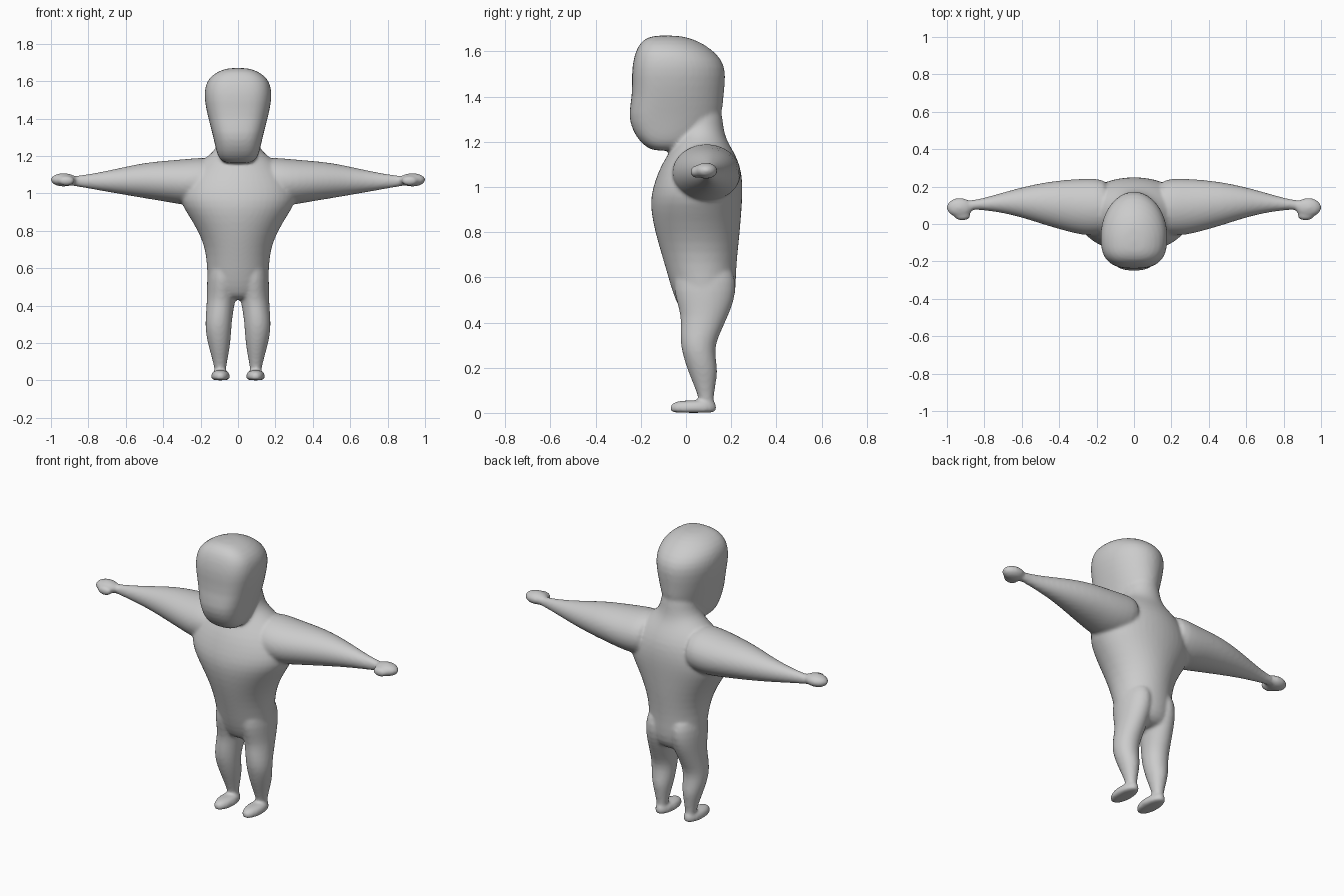
import bpy, bmesh, math
from mathutils import Vector

bm = bmesh.new()
N = 24


def skin(loops):
    """Bridge successive rings and cap both ends."""
    rows = [[bm.verts.new(p) for p in loop] for loop in loops]
    for a, b in zip(rows, rows[1:]):
        for i in range(N):
            j = (i + 1) % N
            bm.faces.new((a[i], a[j], b[j], b[i]))
    bm.faces.new(rows[0][::-1])
    bm.faces.new(rows[-1])


def power(v, e):
    return math.copysign(abs(v) ** e, v)


def upright(rings, split=0.5, e_front=1.0):
    """Rings of (z, x centre, half width, y front, y back)."""
    loops = []
    for z, cx, hw, yf, yb in rings:
        mid = yf + (yb - yf) * split
        loop = []
        for i in range(N):
            t = 2 * math.pi * i / N
            c, s = math.cos(t), math.sin(t)
            e = e_front if s < 0 else 1.0
            r = mid - yf if s < 0 else yb - mid
            loop.append((cx + hw * power(c, e), mid + r * power(s, e), z))
        loops.append(loop)
    skin(loops)


def sideways(rings, side):
    """Rings of (x, z low, z high, y front, y back)."""
    loops = []
    for x, z0, z1, y0, y1 in rings:
        loops.append([(side * x,
                       (y0 + y1) / 2 + (y1 - y0) / 2 * math.cos(2 * math.pi * i / N),
                       (z0 + z1) / 2 + (z1 - z0) / 2 * math.sin(2 * math.pi * i / N))
                      for i in range(N)])
    skin(loops)


def blob(centre, radii):
    verts = bmesh.ops.create_uvsphere(bm, u_segments=20, v_segments=12, radius=1)["verts"]
    for v in verts:
        v.co = Vector(centre) + Vector([a * b for a, b in zip(v.co, radii)])


# torso and neck
upright([(0.43, 0, 0.10, 0.00, 0.15), (0.46, 0, 0.155, -0.03, 0.20),
         (0.53, 0, 0.165, -0.06, 0.222), (0.62, 0, 0.167, -0.085, 0.222),
         (0.71, 0, 0.178, -0.112, 0.23), (0.80, 0, 0.215, -0.138, 0.24),
         (0.89, 0, 0.272, -0.157, 0.247), (0.96, 0, 0.315, -0.158, 0.252),
         (1.03, 0, 0.31, -0.138, 0.252), (1.10, 0, 0.27, -0.11, 0.24),
         (1.16, 0, 0.215, -0.07, 0.21), (1.20, 0, 0.16, -0.05, 0.185),
         (1.24, 0, 0.115, -0.04, 0.17), (1.30, 0, 0.10, -0.04, 0.162),
         (1.38, 0, 0.09, -0.04, 0.155)])

# head
upright([(1.160, 0, 0.05, -0.13, -0.02), (1.168, 0, 0.085, -0.165, 0.03),
         (1.20, 0, 0.11, -0.205, 0.08), (1.25, 0, 0.122, -0.238, 0.13),
         (1.32, 0, 0.138, -0.258, 0.163), (1.40, 0, 0.16, -0.238, 0.168),
         (1.50, 0, 0.182, -0.242, 0.180), (1.56, 0, 0.180, -0.235, 0.165),
         (1.61, 0, 0.163, -0.220, 0.115), (1.65, 0, 0.115, -0.195, 0.05),
         (1.672, 0, 0.05, -0.145, -0.03)], 0.42, 0.72)

for side in (-1, 1):
    # leg
    upright([(0.02, side * 0.095, 0.028, 0.062, 0.122),
             (0.06, side * 0.095, 0.030, 0.058, 0.122),
             (0.12, side * 0.097, 0.043, 0.035, 0.130),
             (0.18, side * 0.100, 0.057, 0.010, 0.142),
             (0.24, side * 0.104, 0.067, -0.010, 0.132),
             (0.30, side * 0.105, 0.071, -0.025, 0.128),
             (0.37, side * 0.098, 0.073, -0.026, 0.160),
             (0.43, side * 0.090, 0.077, -0.022, 0.187),
             (0.50, side * 0.083, 0.084, -0.045, 0.216),
             (0.58, side * 0.080, 0.085, -0.060, 0.225),
             (0.66, side * 0.075, 0.070, -0.030, 0.20)])
    # foot with a flat sole
    upright([(0.000, side * 0.094, 0.040, -0.058, 0.125),
             (0.006, side * 0.094, 0.050, -0.071, 0.135),
             (0.028, side * 0.094, 0.052, -0.074, 0.138),
             (0.045, side * 0.094, 0.044, -0.060, 0.132),
             (0.056, side * 0.094, 0.028, -0.030, 0.122)])
    # arm
    sideways([(0.12, 0.95, 1.19, -0.05, 0.23), (0.20, 0.935, 1.192, -0.065, 0.245),
              (0.28, 0.935, 1.184, -0.06, 0.243), (0.36, 0.950, 1.177, -0.04, 0.238),
              (0.47, 0.968, 1.168, -0.008, 0.225), (0.57, 0.985, 1.150, 0.025, 0.204),
              (0.67, 1.003, 1.127, 0.053, 0.178), (0.77, 1.020, 1.107, 0.070, 0.148),
              (0.86, 1.036, 1.094, 0.078, 0.126), (0.93, 1.045, 1.090, 0.075, 0.125)], side)
    # hand and thumb
    blob((side * 0.932, 0.088, 1.072), (0.072, 0.053, 0.036))
    blob((side * 0.918, 0.044, 1.067), (0.046, 0.026, 0.027))

bmesh.ops.recalc_face_normals(bm, faces=bm.faces)
mesh = bpy.data.meshes.new("body")
bm.to_mesh(mesh)
bm.free()
body = bpy.data.objects.new("body", mesh)
bpy.context.collection.objects.link(body)
bpy.context.view_layer.objects.active = body
body.select_set(True)

# fuse the parts into one continuous smooth skin
sub = body.modifiers.new("round", 'SUBSURF')
sub.levels = sub.render_levels = 1
fuse = body.modifiers.new("fuse", 'REMESH')
fuse.mode = 'VOXEL'
fuse.voxel_size = 0.009
soft = body.modifiers.new("soften", 'SMOOTH')
soft.factor = 0.5
soft.iterations = 8
for name in ("round", "fuse", "soften"):
    bpy.ops.object.modifier_apply(modifier=name)

grey = bpy.data.materials.new("plain grey")
grey.diffuse_color = (0.6, 0.6, 0.6, 1)
body.data.materials.clear()
body.data.materials.append(grey)
bpy.ops.object.shade_smooth_by_angle(angle=math.radians(60))
